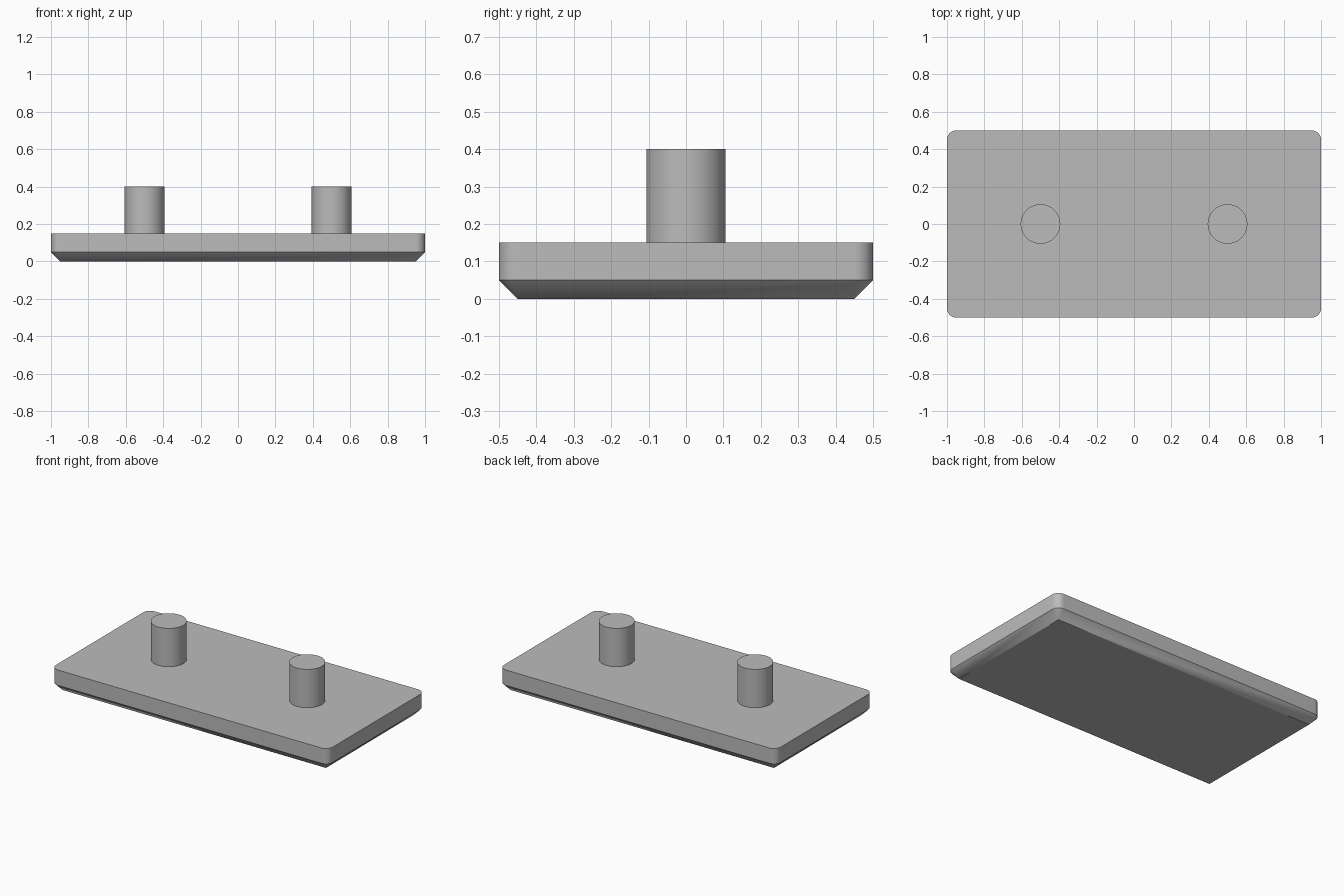
import bpy
import bmesh
from math import cos, sin, pi, radians

cube = bpy.data.objects.get("Cube")
if cube:
    bpy.data.objects.remove(cube, do_unlink=True)

# Single grey material
GREY = (0.5, 0.5, 0.5, 1)
grey = bpy.data.materials.new("plain_grey")
grey.use_nodes = True
grey.diffuse_color = GREY
grey.node_tree.nodes["Principled BSDF"].inputs["Base Color"].default_value = GREY


def finish(obj):
    obj.data.materials.clear()
    obj.data.materials.append(grey)
    bpy.ops.object.select_all(action='DESELECT')
    obj.select_set(True)
    bpy.context.view_layer.objects.active = obj
    bpy.ops.object.shade_smooth_by_angle(angle=radians(30))


def rounded_outline(half_x, half_y, radius, steps=12):
    points = []
    for i, (sx, sy) in enumerate([(1, 1), (-1, 1), (-1, -1), (1, -1)]):
        for k in range(steps + 1):
            a = (i + k / steps) * pi / 2
            points.append((sx * (half_x - radius) + radius * cos(a),
                           sy * (half_y - radius) + radius * sin(a)))
    return points


# Base plate: rounded corners, chamfered underside that tapers to sharp corners
RADIUS = 0.05
bm = bmesh.new()
rings = []
for z, inset in ((0, RADIUS), (0.05, 0), (0.15, 0)):
    outline = rounded_outline(1 - inset, 0.5 - inset, RADIUS - inset)
    rings.append([bm.verts.new((x, y, z)) for x, y in outline])
for low, high in zip(rings, rings[1:]):
    for i in range(len(low)):
        j = (i + 1) % len(low)
        bm.faces.new((low[i], low[j], high[j], high[i]))
bm.faces.new(rings[-1])
bm.faces.new(rings[0][::-1])
bmesh.ops.remove_doubles(bm, verts=bm.verts, dist=0.0001)
bmesh.ops.recalc_face_normals(bm, faces=bm.faces)
mesh = bpy.data.meshes.new("base_plate")
bm.to_mesh(mesh)
bm.free()
plate = bpy.data.objects.new("base_plate", mesh)
bpy.context.collection.objects.link(plate)
finish(plate)

# Two upright pegs
for name, x in (("left_peg", 0.5), ("right_peg", -0.5)):
    bpy.ops.mesh.primitive_cylinder_add(vertices=64, radius=0.106, depth=0.25,
                                        location=(x, 0, 0.275))
    peg = bpy.context.object
    peg.name = name
    finish(peg)
